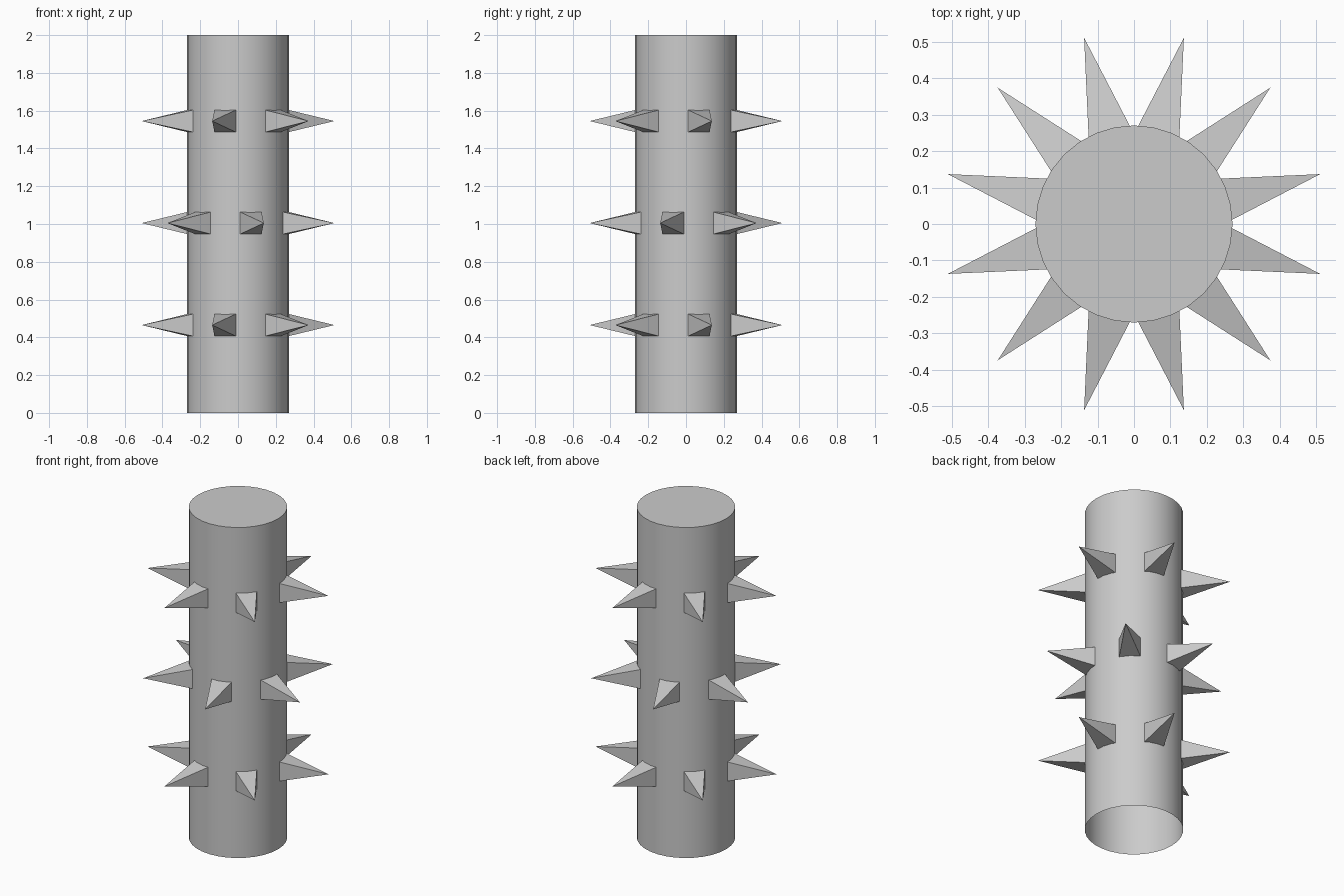
import bpy, bmesh
from math import radians, cos, sin
from mathutils import Vector

if "Cube" in bpy.data.objects:
    bpy.data.objects.remove(bpy.data.objects["Cube"])

RADIUS, HEIGHT = 0.27, 2.0


def make_object(name, bm):
    bmesh.ops.recalc_face_normals(bm, faces=bm.faces)
    mesh = bpy.data.meshes.new(name)
    bm.to_mesh(mesh)
    bm.free()
    obj = bpy.data.objects.new(name, mesh)
    bpy.context.collection.objects.link(obj)
    return obj


# Post: smooth round column, closed on top and open underneath
bm = bmesh.new()
bmesh.ops.create_cone(bm, cap_ends=True, segments=32,
                      radius1=RADIUS, radius2=RADIUS, depth=HEIGHT)
bmesh.ops.translate(bm, verts=bm.verts, vec=(0, 0, HEIGHT / 2))
bottom = [f for f in bm.faces if f.calc_center_median().z < 0.01]
bmesh.ops.delete(bm, geom=bottom, context='FACES_ONLY')
for f in bm.faces:
    f.smooth = len(f.verts) == 4
for e in bm.edges:
    e.smooth = not any(len(f.verts) > 4 for f in e.link_faces)
post = make_object("post", bm)
# keep the side normals pointing outward on the open shell
if post.data.polygons[0].normal.dot(
        post.data.polygons[0].center - Vector((0, 0, HEIGHT / 2))) < 0:
    post.data.flip_normals()


# Spike: flat four-sided pyramid with its base against the post
def spike(name, angle, z, base=0.26, tip=0.528, half=0.059):
    out = Vector((cos(angle), sin(angle), 0))
    side = Vector((-sin(angle), cos(angle), 0))
    up = Vector((0, 0, 1))
    centre = out * base + up * z
    bm = bmesh.new()
    ring = [bm.verts.new(centre + side * half * s + up * half * t)
            for s, t in ((-1, -1), (1, -1), (1, 1), (-1, 1))]
    point = bm.verts.new(out * tip + up * z)
    for i in range(4):
        f = bm.faces.new((ring[i], ring[(i + 1) % 4], point))
        f.normal_update()
    make_object(name, bm)


# Three rows of six spikes, the middle row turned by half a step
for row, (z, start) in enumerate(((0.465, 15), (1.005, 45), (1.545, 15))):
    for i in range(6):
        spike(f"spike_{row + 1}_{i + 1}", radians(start + 60 * i), z)
